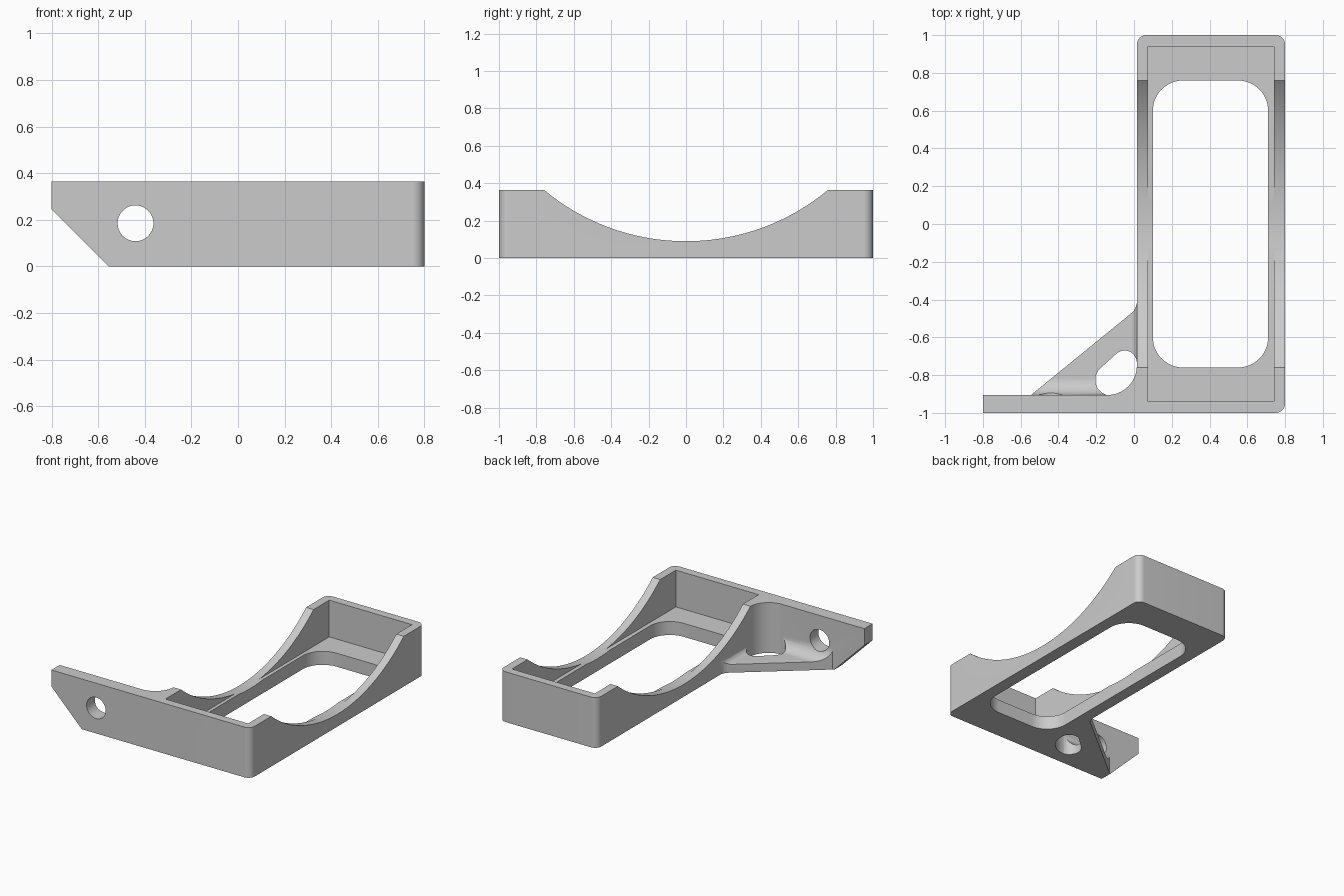
import bpy, bmesh
from math import radians, cos, sin

cube = bpy.data.objects.get("Cube")
if cube:
    bpy.data.objects.remove(cube)

grey = bpy.data.materials.new("light_grey")
grey.use_nodes = True
colour = (0.6, 0.6, 0.6, 1)
grey.diffuse_color = colour
grey.node_tree.nodes["Principled BSDF"].inputs["Base Color"].default_value = colour

H = 0.365        # overall height
WALL = 0.015     # outer left face of the tray
PLATE = -0.905   # back face of the front plate


def arc(cx, cy, r, a0, a1, n=16):
    angles = [radians(a0 + (a1 - a0) * i / n) for i in range(n + 1)]
    return [(cx + r * cos(a), cy + r * sin(a)) for a in angles]


def rounded_rect(x0, x1, y0, y1, r):
    return (arc(x1 - r, y0 + r, r, -90, 0) + arc(x1 - r, y1 - r, r, 0, 90)
            + arc(x0 + r, y1 - r, r, 90, 180) + arc(x0 + r, y0 + r, r, 180, 270))


def prism(name, points, lo, hi, axis="z"):
    """Extrude a 2D outline from lo to hi along the axis."""
    place = {"x": lambda u, v, w: (w, u, v),
             "y": lambda u, v, w: (u, w, v),
             "z": lambda u, v, w: (u, v, w)}[axis]
    bm = bmesh.new()
    base = [bm.verts.new(place(u, v, lo)) for u, v in points]
    top = [bm.verts.new(place(u, v, hi)) for u, v in points]
    bm.faces.new(base)
    bm.faces.new(top)
    for i in range(len(points)):
        j = (i + 1) % len(points)
        bm.faces.new((base[i], base[j], top[j], top[i]))
    bmesh.ops.recalc_face_normals(bm, faces=bm.faces)
    mesh = bpy.data.meshes.new(name)
    bm.to_mesh(mesh)
    bm.free()
    mesh.materials.append(grey)
    ob = bpy.data.objects.new(name, mesh)
    bpy.context.collection.objects.link(ob)
    return ob


def combine(target, tool, operation="DIFFERENCE"):
    """Apply a boolean and discard the tool object."""
    mod = target.modifiers.new("boolean", "BOOLEAN")
    mod.operation, mod.solver, mod.object = operation, "EXACT", tool
    bpy.context.view_layer.objects.active = target
    bpy.ops.object.modifier_apply(modifier=mod.name)
    bpy.data.objects.remove(tool)


# Tray and front plate outline, with the rounded inside corner between them
r = 0.05
outline = ([(-0.8, -1)] + arc(0.8 - r, -1 + r, r, -90, 0) + arc(0.8 - r, 1 - r, r, 0, 90)
           + arc(WALL + r, 1 - r, r, 90, 180) + arc(-0.14, -0.75, 0.155, 0, -90)
           + [(-0.8, PLATE)])
body = prism("tray_bracket", outline, 0, H)

# Cavity, floor opening and the arched cut through the side walls
cavity = [(0.075, -0.94), (0.74, -0.94), (0.74, 0.94), (0.075, 0.94)]
combine(body, prism("cavity", cavity, 0.098, 1))
combine(body, prism("floor_opening", rounded_rect(0.1, 0.71, -0.76, 0.76, 0.16), -1, 1))
combine(body, prism("arch", arc(0, 1.278, 1.188, 180, 360, 160), -0.1, 1, "x"))

# Corner gusset: a triangular web with a cove against the plate and the tray wall
web = [(-0.545, PLATE), (-0.005, -0.465), (0.008, -0.445), (WALL, -0.42),
       (0.04, -0.42), (0.04, -0.95), (-0.545, -0.95)]


def coved_web(name, axis, wall, side, radius):
    part = prism(name, web, 0, 0.15)
    curve = arc(radius, 0.06 + radius, radius, 180, 270)
    profile = [(0, 0.3)] + curve + [(1.5, 0.06), (1.5, 0.3)]
    combine(part, prism("cove", [(wall + side * u, v) for u, v in profile], -2, 2, axis))
    return part


gusset = coved_web("gusset", "x", PLATE, 1, 0.09)
combine(gusset, coved_web("wall_cove", "y", WALL, -1, 0.045), "UNION")

# Rounded opening in the gusset
opening = (arc(-0.14, -0.75, 0.165, -84, -4) + arc(-0.05, -0.735, 0.065, 5, 129)
           + arc(-0.122, -0.825, 0.083, 129, 262))
combine(gusset, prism("gusset_opening", opening, -1, 1))
combine(body, gusset, "UNION")

# Bevelled plate corner and the screw hole
combine(body, prism("corner_cut", [(-0.8, 0.245), (-0.555, 0), (-0.555, -0.1),
                                   (-0.9, -0.1), (-0.9, 0.345)], -2, 0, "y"))
combine(body, prism("screw_hole", arc(-0.44, 0.185, 0.077, 0, 348.75, 31), -1.1, -0.75, "y"))

bpy.ops.object.select_all(action="DESELECT")
body.select_set(True)
bpy.context.view_layer.objects.active = body
bpy.ops.object.shade_smooth_by_angle(angle=radians(30))
